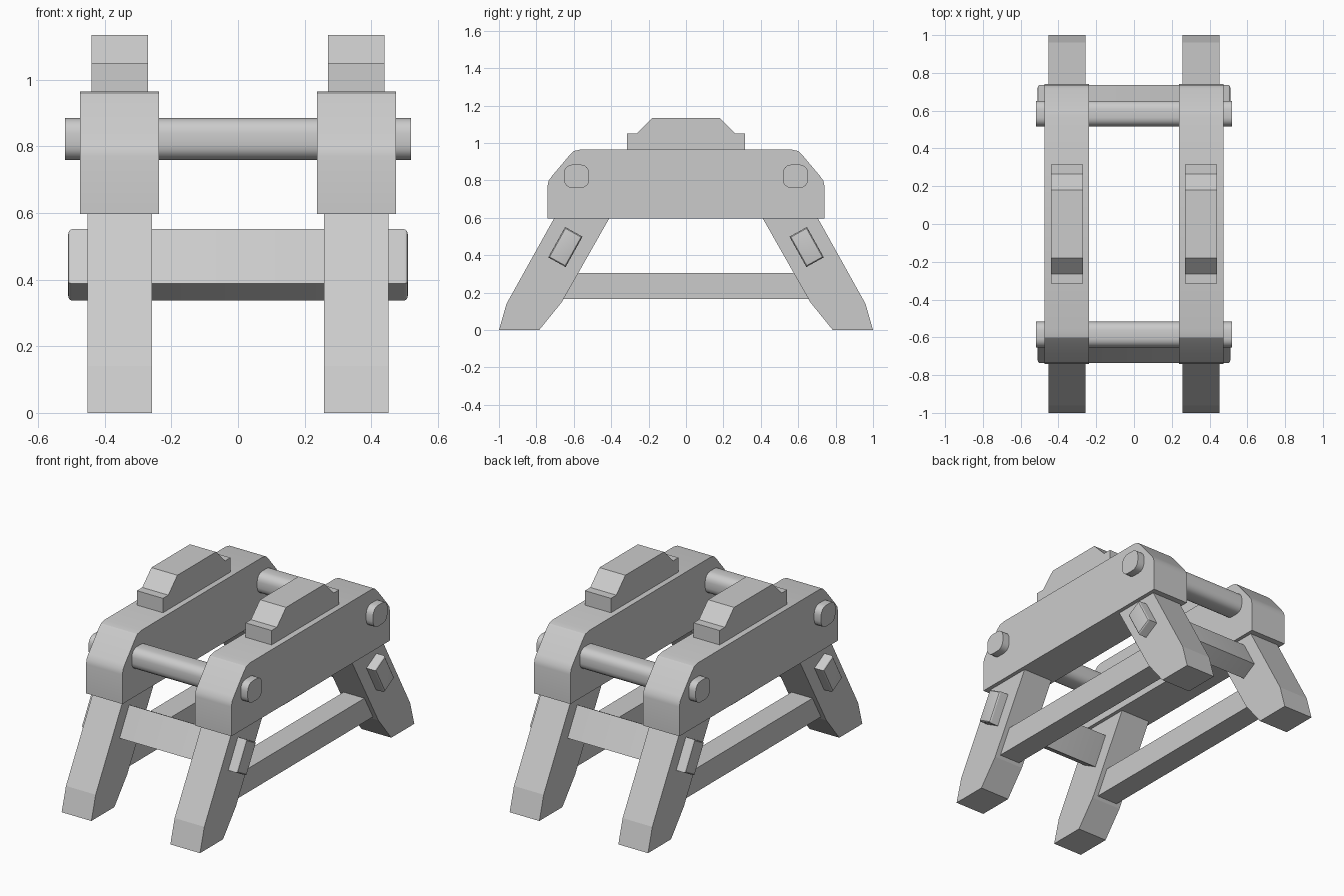
import bpy
import bmesh
import math

cube = bpy.data.objects.get("Cube")
if cube:
    bpy.data.objects.remove(cube, do_unlink=True)

grey = bpy.data.materials.new("plain grey")
grey.use_nodes = True
colour = (0.6, 0.6, 0.6, 1)
grey.diffuse_color = colour
grey.node_tree.nodes["Principled BSDF"].inputs["Base Color"].default_value = colour


def finish(name, bm, smooth=True):
    """Turn a bmesh into a shaded object."""
    bmesh.ops.recalc_face_normals(bm, faces=bm.faces)
    mesh = bpy.data.meshes.new(name)
    bm.to_mesh(mesh)
    bm.free()
    mesh.materials.append(grey)
    obj = bpy.data.objects.new(name, mesh)
    bpy.context.collection.objects.link(obj)
    if smooth:
        bpy.ops.object.select_all(action="DESELECT")
        obj.select_set(True)
        bpy.context.view_layer.objects.active = obj
        bpy.ops.object.shade_smooth_by_angle(angle=math.radians(28))
    return obj


def extrude_profile(name, profile, x0, x1, smooth=True):
    """Extrude a side profile of (y, z) points from x0 to x1."""
    bm = bmesh.new()
    face = bm.faces.new([bm.verts.new((x0, y, z)) for y, z in profile])
    result = bmesh.ops.extrude_face_region(bm, geom=[face])
    verts = [v for v in result["geom"] if isinstance(v, bmesh.types.BMVert)]
    bmesh.ops.translate(bm, verts=verts, vec=(x1 - x0, 0, 0))
    return finish(name, bm, smooth)


def mirrored(half):
    """Complete a profile that is symmetric front to back."""
    return half + [(-y, z) for y, z in reversed(half)]


def rounded_rect(width, height, radius, steps):
    """Points around a rectangle with rounded corners."""
    points = []
    for k, (sy, sz) in enumerate([(1, 1), (-1, 1), (-1, -1), (1, -1)]):
        for i in range(steps + 1):
            a = math.pi / 2 * (k + i / steps)
            points.append((sy * (width / 2 - radius) + radius * math.cos(a),
                           sz * (height / 2 - radius) + radius * math.sin(a)))
    return points


beam = mirrored([(0.74, 0.597), (0.74, 0.77), (0.735, 0.797), (0.717, 0.823),
                 (0.625, 0.932), (0.6, 0.957), (0.565, 0.965)])
saddle = mirrored([(0.315, 0.95), (0.315, 1.05), (0.265, 1.05), (0.18, 1.135)])
leg = [(0.785, 0), (1, 0), (0.96, 0.14), (0.648, 0.7), (0.352, 0.7), (0.665, 0.148)]
rail = mirrored([(0.7, 0.165), (0.7, 0.305)])

# Side frames
for side, s in (("left", 1), ("right", -1)):
    extrude_profile(f"{side}_beam", beam, s * 0.237, s * 0.475)
    extrude_profile(f"{side}_saddle_block", saddle, s * 0.27, s * 0.44, False)
    extrude_profile(f"{side}_lower_rail", rail, s * 0.287, s * 0.423, False)
    for end, e in (("front", -1), ("back", 1)):
        extrude_profile(f"{end}_{side}_leg", [(e * y, z) for y, z in leg],
                        s * 0.258, s * 0.452, False)

# Crosswise parts at both ends
for end, e in (("front", -1), ("back", 1)):
    rod = [(e * 0.585 + y, 0.822 + z) for y, z in rounded_rect(0.135, 0.125, 0.045, 4)]
    extrude_profile(f"{end}_rod", rod, -0.52, 0.52)

    bm = bmesh.new()
    bmesh.ops.create_cube(bm, size=1)
    bmesh.ops.scale(bm, vec=(1.02, 0.107, 0.186), verts=bm.verts)
    caps = [g for g in bm.edges if abs(sum(v.co.x for v in g.verts)) > 0.9]
    bmesh.ops.bevel(bm, geom=caps, offset=0.012, segments=3, profile=0.5, affect="EDGES")
    stretcher = finish(f"{end}_stretcher", bm)
    stretcher.location = (0, e * 0.645, 0.444)
    stretcher.rotation_euler.x = e * math.radians(29)
